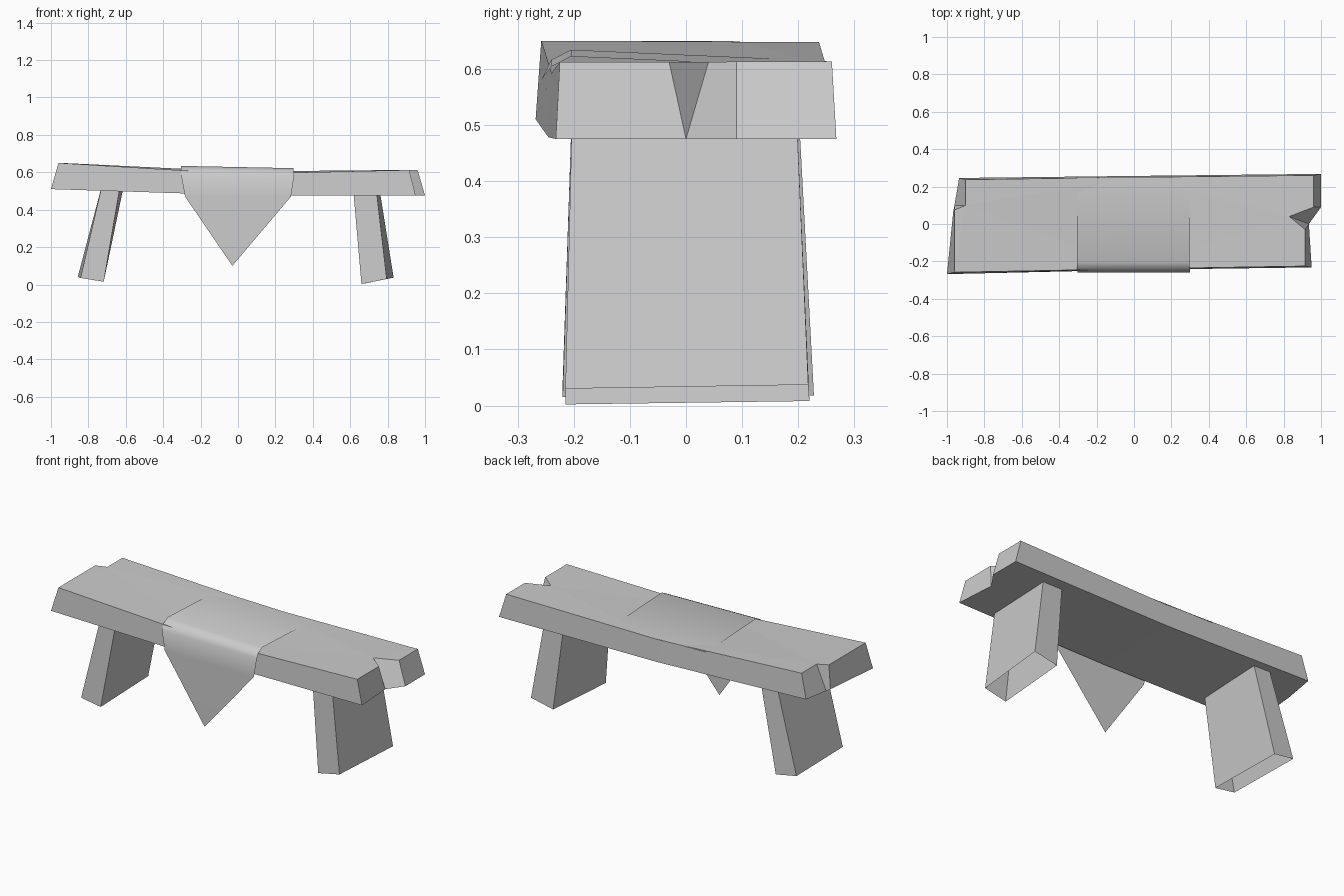
import bpy
import bmesh

if "Cube" in bpy.data.objects:
    bpy.data.objects.remove(bpy.data.objects["Cube"], do_unlink=True)

grey = bpy.data.materials.new("plain grey")
grey.use_nodes = True
grey.diffuse_color = (0.6, 0.6, 0.6, 1)
grey.node_tree.nodes["Principled BSDF"].inputs["Base Color"].default_value = grey.diffuse_color


def finish(name, bm, smooth=False):
    mesh = bpy.data.meshes.new(name)
    bm.to_mesh(mesh)
    bm.free()
    mesh.materials.append(grey)
    for poly in mesh.polygons:
        poly.use_smooth = smooth
    obj = bpy.data.objects.new(name, mesh)
    bpy.context.collection.objects.link(obj)
    return obj


def side_walls(bm, lower, upper):
    """Close the gap between two matching rings of vertices."""
    for i in range(len(lower)):
        j = (i + 1) % len(lower)
        bm.faces.new((lower[i], lower[j], upper[j], upper[i]))


# Seat plank: matching outlines of the top and underside, chipped at both ends
top = [(0, -.24, .592), (.915, -.225, .612), (.915, -.03, .612), (.83, .04, .612),
       (.96, .09, .613), (.96, .26, .613), (0, .25, .604), (-.9, .237, .648),
       (-.9, .1, .648), (-.96, .075, .65), (-.96, -.258, .65)]
under = [(0, -.245, .478), (.95, -.232, .475), (.935, 0, .475), (.935, 0, .475),
         (1, .09, .475), (1, .268, .475), (0, .257, .478), (-.935, .246, .51),
         (-.96, .1, .51), (-.966, .07, .51), (-1, -.268, .51)]
bm = bmesh.new()
upper = [bm.verts.new(p) for p in top]
lower = [bm.verts.new(p) for p in under]
side_walls(bm, lower, upper)
for ring in (upper, lower):
    right_half, left_half = ring[:7], ring[6:] + ring[:1]
    for half in (right_half, left_half):
        bm.faces.new(half if ring is upper else half[::-1])
bmesh.ops.remove_doubles(bm, verts=bm.verts[:], dist=0.0005)
bmesh.ops.triangulate(bm, faces=[f for f in bm.faces if len(f.verts) > 4])
bmesh.ops.recalc_face_normals(bm, faces=bm.faces[:])
finish("seat_plank", bm)


# Splayed plank legs, open at the foot and sunk into the seat
def leg(name, foot, head):
    bm = bmesh.new()
    side_walls(bm, [bm.verts.new(p) for p in foot], [bm.verts.new(p) for p in head])
    return finish(name, bm)


leg("left_leg",
    [(.66, -.215, .002), (.795, -.215, .03), (.832, .218, .037), (.69, .22, .008)],
    [(.615, -.203, .52), (.738, -.203, .52), (.755, .197, .52), (.635, .197, .52)])
leg("right_leg",
    [(-.842, -.22, .035), (-.718, -.22, .015), (-.73, .228, .018), (-.857, .222, .04)],
    [(-.725, -.203, .54), (-.628, -.203, .54), (-.608, .2, .54), (-.71, .2, .54)])

# Cloth runner: a thin sheet folded over the front edge, ending in a point
rows = [(-.305, .297, .25, .608), (-.305, .297, -.205, .628),
        (-.304, .298, -.24, .61), (-.303, .3, -.258, .58), (-.283, .283, -.26, .47)]
bm = bmesh.new()
edges = []
for i, (left, right, y, z) in enumerate(rows):
    tilt = .006 if i < 3 else 0
    edges.append((bm.verts.new((left, y, z + tilt)), bm.verts.new((right, y, z - tilt))))
for (a, b), (c, d) in zip(edges, edges[1:]):
    bm.faces.new((a, c, d, b))
tip = bm.verts.new((-.03, -.26, .1))
bm.faces.new((edges[-1][0], tip, edges[-1][1]))
finish("cloth_runner", bm, smooth=True)
